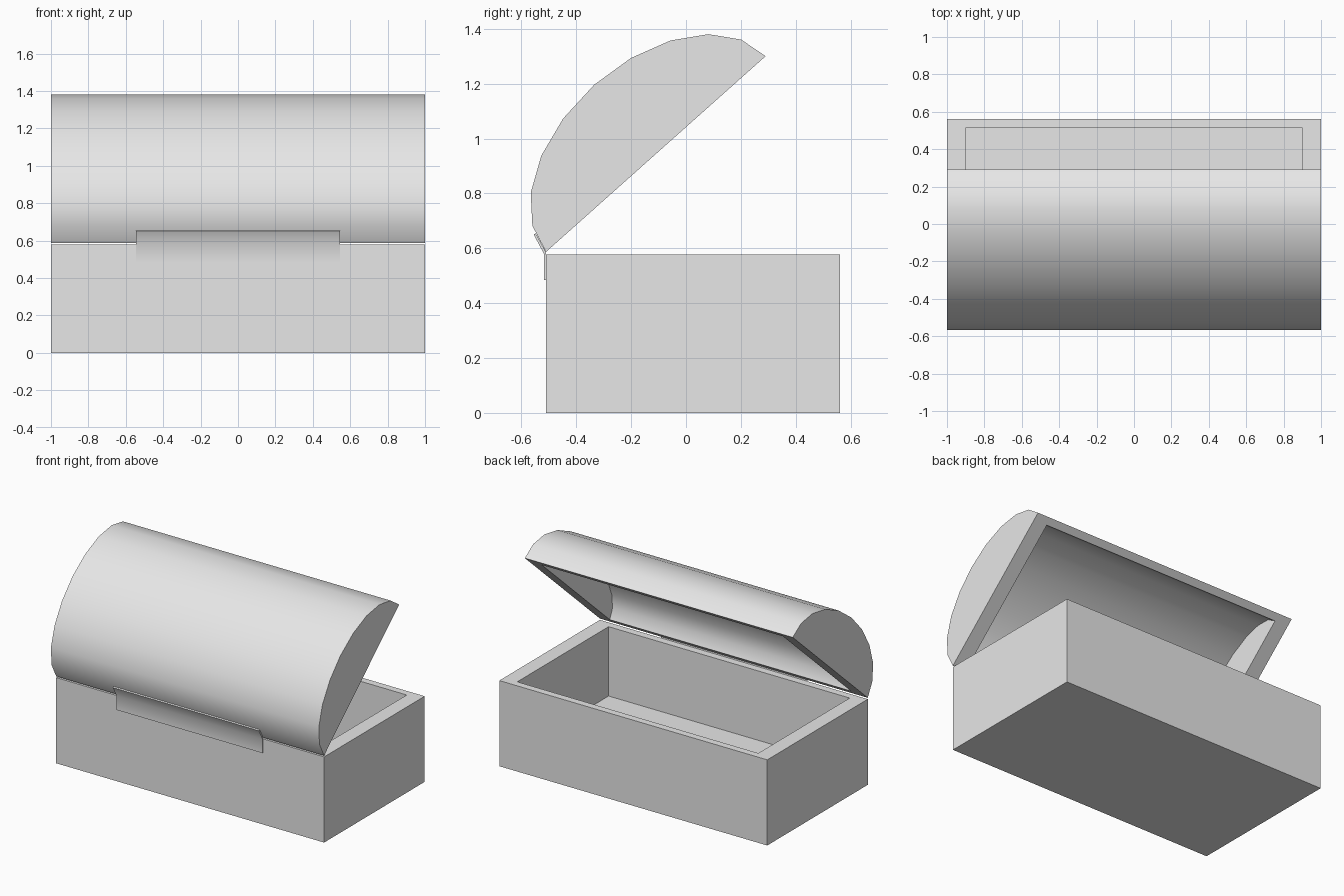
import bpy, bmesh, math
from mathutils import Vector

if "Cube" in bpy.data.objects:
    bpy.data.objects.remove(bpy.data.objects["Cube"], do_unlink=True)

grey = bpy.data.materials.new("plain grey")
grey.use_nodes = True
colour = (0.8, 0.8, 0.8, 1)
grey.diffuse_color = colour
grey.node_tree.nodes["Principled BSDF"].inputs["Base Color"].default_value = colour


def prism(bm, profile, half_x):
    """Two end faces and the strip between them, open from last to first point."""
    left, right = [[bm.verts.new((x, y, z)) for y, z in profile] for x in (-half_x, half_x)]
    bm.faces.new(left)
    bm.faces.new(right)
    for i in range(len(profile) - 1):
        bm.faces.new((left[i], left[i + 1], right[i + 1], right[i]))
    return [left[0], right[0], right[-1], left[-1]]


def finish(bm, name):
    bmesh.ops.recalc_face_normals(bm, faces=bm.faces[:])
    mesh = bpy.data.meshes.new(name)
    bm.to_mesh(mesh)
    bm.free()
    mesh.materials.append(grey)
    obj = bpy.data.objects.new(name, mesh)
    bpy.context.collection.objects.link(obj)
    bpy.ops.object.select_all(action="DESELECT")
    obj.select_set(True)
    bpy.context.view_layer.objects.active = obj
    bpy.ops.object.shade_smooth_by_angle(angle=math.radians(32))


def shell(name, outer, inner):
    """Hollow body: outer skin, cavity and the flat rim joining them."""
    bm = bmesh.new()
    a = prism(bm, outer, 1.0)
    b = prism(bm, inner, 0.9)
    for i in range(4):
        j = (i + 1) % 4
        bm.faces.new((a[i], a[j], b[j], b[i]))
    finish(bm, name)


# Open box
def tray(y0, y1, floor, top=0.578):
    return [(y0, top), (y0, floor), (y1, floor), (y1, top)]


shell("chest_base", tray(-0.51, 0.562, 0), tray(-0.46, 0.514, 0.11))

# Domed lid: half ellipse, tilted open about the hinge edge
hinge_edge, lip = Vector((-0.51, 0.587)), Vector((0.29, 1.30))
centre = (hinge_edge + lip) / 2
along = (hinge_edge - lip).normalized()
up = Vector((along.y, -along.x))


def dome(half_width, height, steps=10):
    angles = [math.pi * i / steps for i in range(steps + 1)]
    return [centre + along * half_width * math.cos(t) + up * height * math.sin(t) for t in angles]


shell("chest_lid", dome(0.536, 0.338), dome(0.486, 0.23))

# Folded hinge plate
bm = bmesh.new()
fold = [(-0.518, 0.485), (-0.518, 0.58), (-0.555, 0.65),
        (-0.548, 0.655), (-0.51, 0.585), (-0.51, 0.485)]
ends = prism(bm, fold, 0.545)
bm.faces.new(ends)
finish(bm, "hinge_plate")
